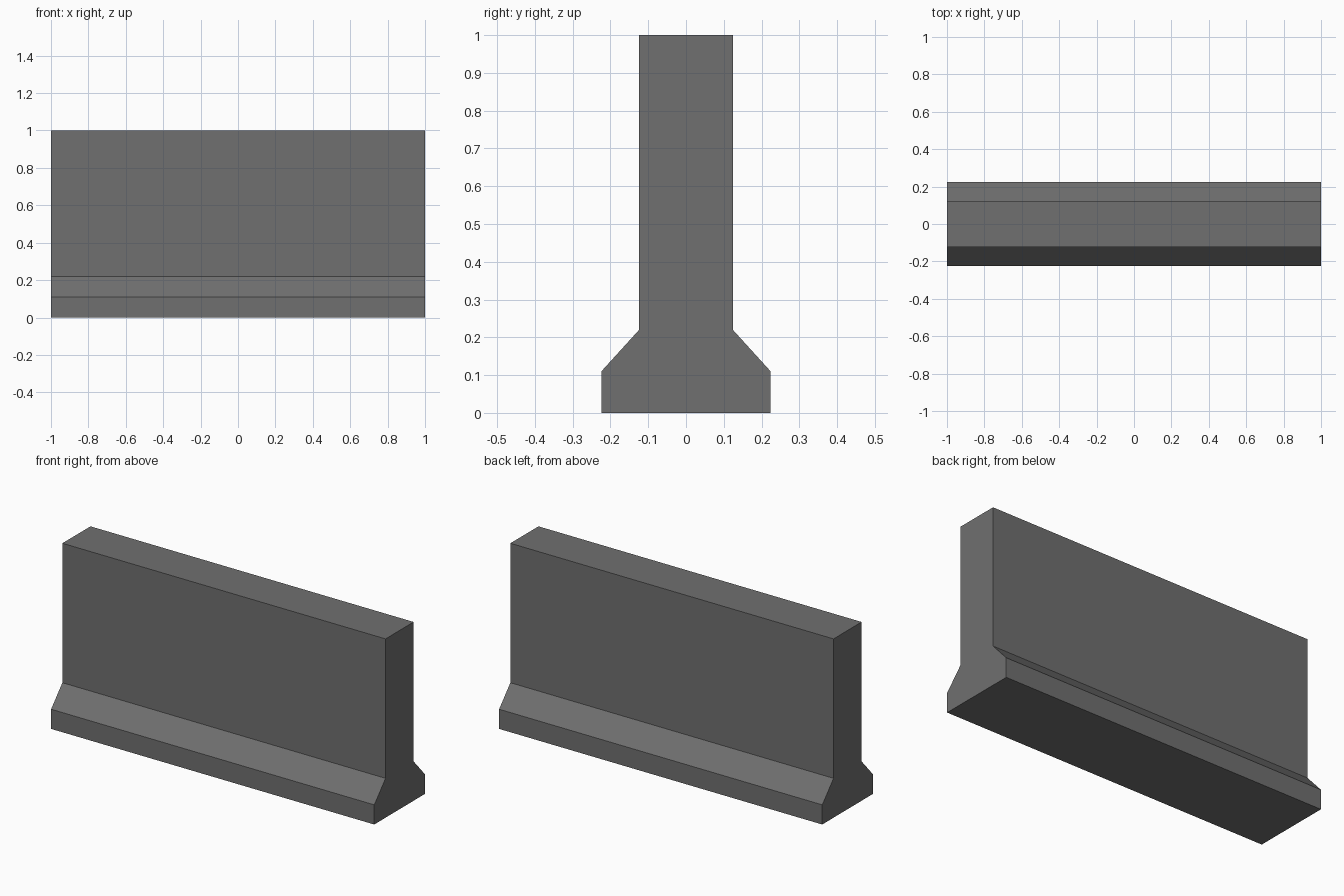
import bpy, bmesh

if "Cube" in bpy.data.objects:
    bpy.data.objects.remove(bpy.data.objects["Cube"])

# Single concrete grey
grey = bpy.data.materials.new("concrete_grey")
grey.diffuse_color = (0.16, 0.16, 0.16, 1)
grey.use_nodes = True
grey.node_tree.nodes["Principled BSDF"].inputs["Base Color"].default_value = grey.diffuse_color

# Half cross-section (y, z), mirrored to the other side
half = [(0.224, 0.0), (0.224, 0.11), (0.124, 0.22), (0.124, 1.0)]
profile = half + [(-y, z) for y, z in reversed(half)]

# Barrier wall: cross-section extruded along x
bm = bmesh.new()
end = bm.faces.new([bm.verts.new((-1, y, z)) for y, z in profile])
swept = bmesh.ops.extrude_face_region(bm, geom=[end], use_keep_orig=True)
moved = [g for g in swept["geom"] if isinstance(g, bmesh.types.BMVert)]
bmesh.ops.translate(bm, verts=moved, vec=(2, 0, 0))
bmesh.ops.recalc_face_normals(bm, faces=bm.faces)

mesh = bpy.data.meshes.new("barrier_wall")
bm.to_mesh(mesh)
bm.free()
mesh.materials.append(grey)
bpy.context.collection.objects.link(bpy.data.objects.new("barrier_wall", mesh))
